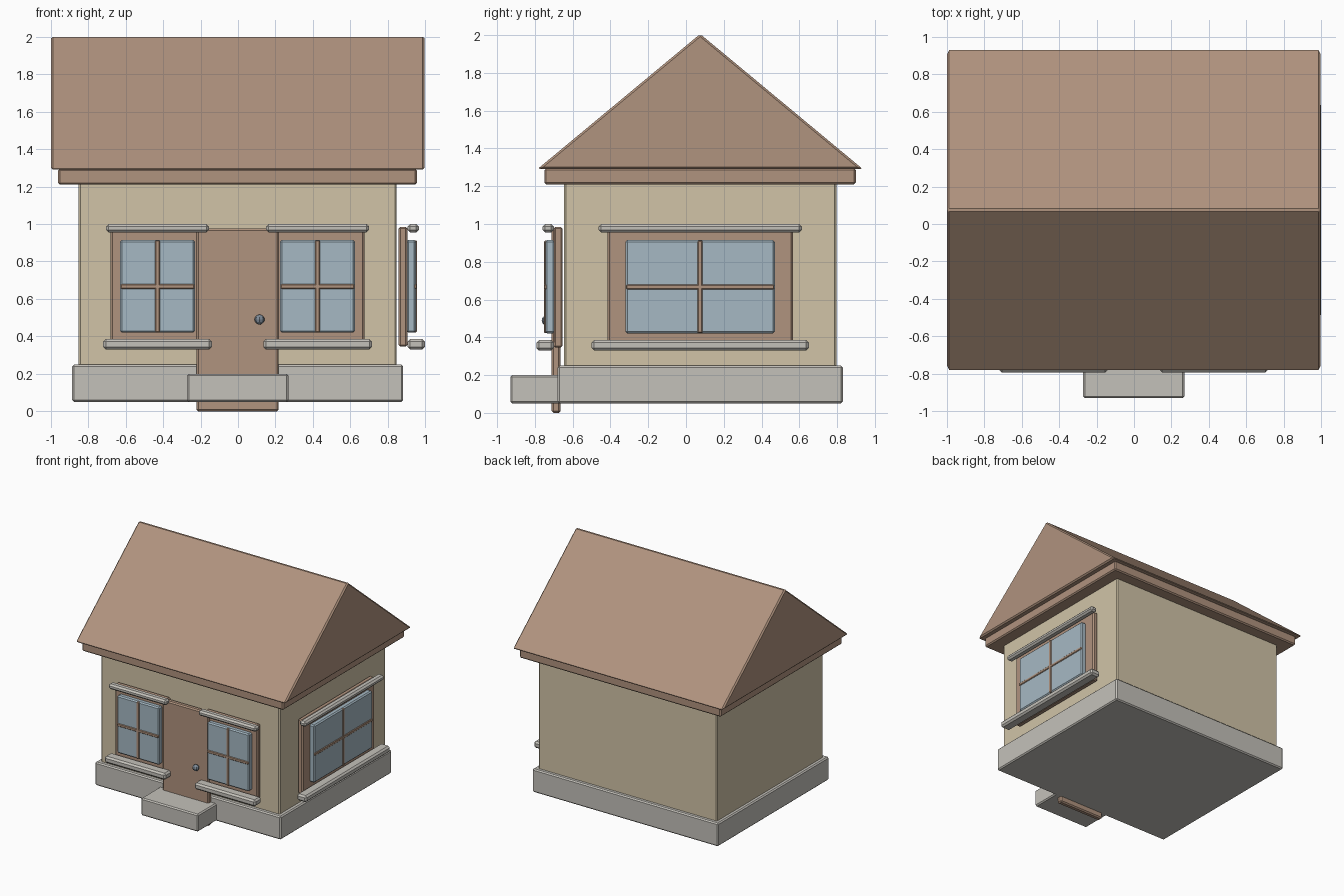
import bpy, bmesh
from mathutils import Vector

if "Cube" in bpy.data.objects:
    bpy.data.objects.remove(bpy.data.objects["Cube"], do_unlink=True)


def material(name, srgb):
    color = [((c / 255 + 0.055) / 1.055) ** 2.4 for c in srgb] + [1]
    mat = bpy.data.materials.new(name)
    mat.use_nodes = True
    mat.diffuse_color = color
    mat.node_tree.nodes["Principled BSDF"].inputs["Base Color"].default_value = color
    return mat


WOOD = material("brown wood", (176, 147, 126))
WALL = material("cream wall", (209, 196, 167))
STONE = material("grey stone", (196, 193, 186))
GLASS = material("blue glass", (166, 185, 196))
METAL = material("steel", (128, 140, 152))


def finish(name, bm, mat, bevel=0.0):
    """Turn a bmesh into an object with chamfered edges."""
    bmesh.ops.recalc_face_normals(bm, faces=bm.faces)
    mesh = bpy.data.meshes.new(name)
    bm.to_mesh(mesh)
    bm.free()
    mesh.materials.append(mat)
    obj = bpy.data.objects.new(name, mesh)
    bpy.context.collection.objects.link(obj)
    if bevel:
        mod = obj.modifiers.new("Chamfer", "BEVEL")
        mod.width = bevel
        mod.segments = 1
    return obj


def box(name, xs, ys, zs, mat, bevel=0.01):
    bm = bmesh.new()
    bmesh.ops.create_cube(bm, size=1)
    for v in bm.verts:
        v.co = Vector(r[0] if c < 0 else r[1] for c, r in zip(v.co, (xs, ys, zs)))
    return finish(name, bm, mat, bevel)


def window(name, centre, half, wall, side=False):
    """Window on the front wall, or on the +x wall when side is set.
    Depths are measured outward from the wall."""
    def piece(part, across, depth, zs, mat, bevel, shift=0):
        a = (centre + shift - across, centre + shift + across)
        if side:
            box(f"{name}_{part}", (wall + depth[0], wall + depth[1]), a, zs, mat, bevel)
        else:
            box(f"{name}_{part}", a, (wall - depth[1], wall - depth[0]), zs, mat, bevel)

    piece("frame", half + 0.05 * (half / 0.2) ** 0.95, (0.008, 0.055), (0.345, 0.985), WOOD, 0.01)
    piece("glass", half, (0.05, 0.1), (0.42, 0.915), GLASS, 0.01)
    piece("upright_bar", 0.013, (0.06, 0.106), (0.422, 0.913), WOOD, 0.005)
    piece("cross_bar", half - 0.003, (0.06, 0.106), (0.654, 0.679), WOOD, 0.005)
    piece("lintel", half + 0.075 * (half / 0.2) ** 0.95, (0.055, 0.115), (0.955, 1.0), STONE, 0.014)
    piece("sill", half + 0.09 * (half / 0.2) ** 1.02, (0.055, 0.147), (0.33, 0.386), STONE, 0.014)


# House body and stonework
box("foundation", (-0.885, 0.882), (-0.68, 0.83), (0.05, 0.25), STONE)
box("walls", (-0.852, 0.847), (-0.645, 0.797), (0.055, 1.25), WALL)
box("front_step", (-0.272, 0.27), (-0.93, -0.66), (0.05, 0.2), STONE)

# Roof
box("eaves_slab", (-0.96, 0.955), (-0.75, 0.9), (1.21, 1.295), WOOD)
bm = bmesh.new()
profile = [(-0.787, 1.29), (0.937, 1.29), (0.075, 2.006)]
gable = bm.faces.new([bm.verts.new((-0.998, y, z)) for y, z in profile])
ext = bmesh.ops.extrude_face_region(bm, geom=[gable], use_keep_orig=True)
bmesh.ops.translate(bm, vec=(1.994, 0, 0),
                    verts=[g for g in ext["geom"] if isinstance(g, bmesh.types.BMVert)])
finish("gable_roof", bm, WOOD, 0.011)

# Door and knob
box("door", (-0.222, 0.217), (-0.711, -0.664), (0.0, 0.975), WOOD)
bm = bmesh.new()
bmesh.ops.create_uvsphere(bm, u_segments=8, v_segments=6, radius=0.027)
bmesh.ops.translate(bm, verts=bm.verts, vec=(0.115, -0.737, 0.49))
finish("door_knob", bm, METAL)

# Windows
window("left_window", 0.425, 0.2, -0.645)
window("right_window", -0.43, 0.2, -0.645)
window("side_window", 0.075, 0.395, 0.85, side=True)
